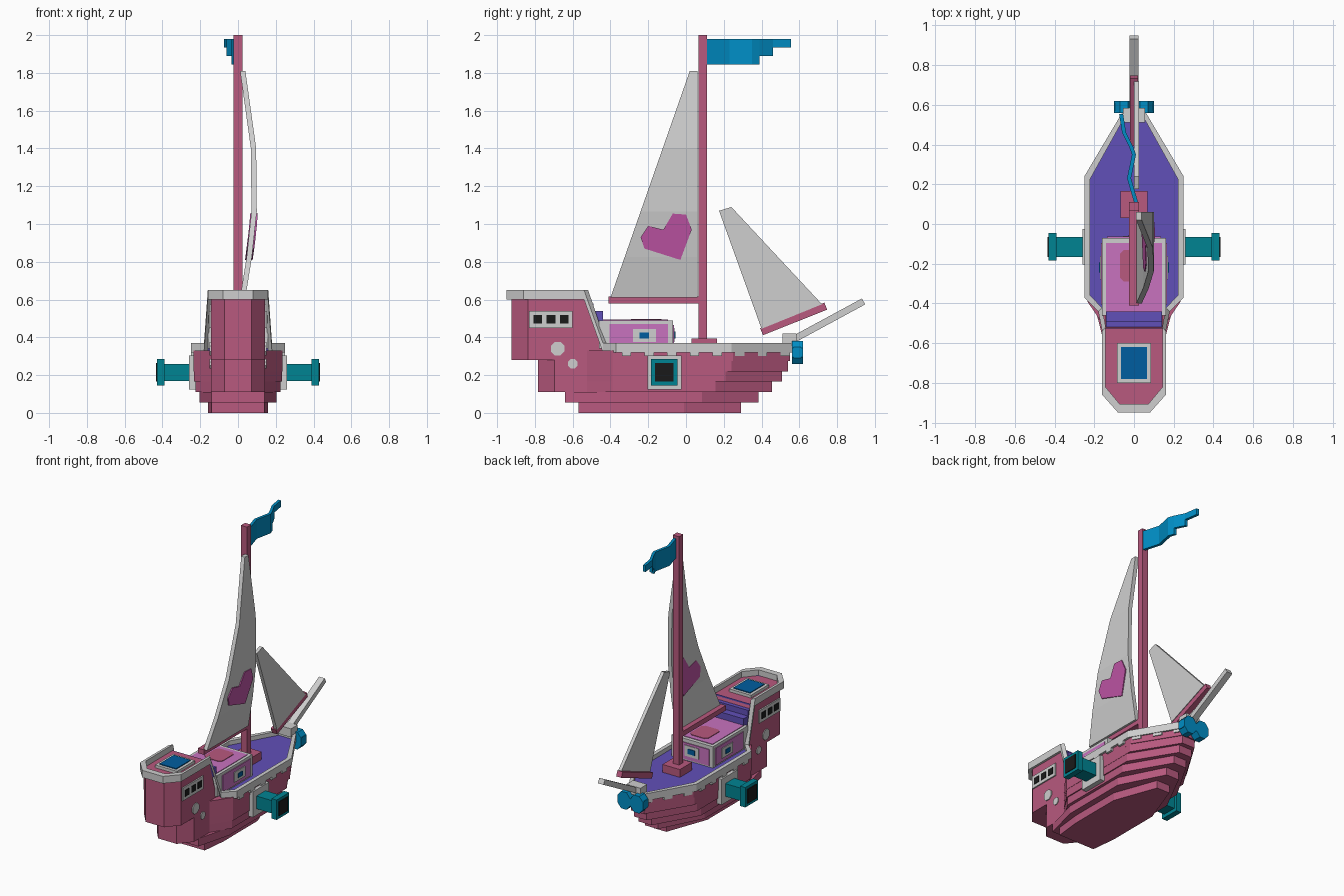
import bpy, bmesh
from math import sin, cos, pi
from mathutils import Vector

cube = bpy.data.objects.get("Cube")
if cube:
    bpy.data.objects.remove(cube, do_unlink=True)


def material(name, red, green, blue):
    mat = bpy.data.materials.new(name)
    mat.use_nodes = True
    colour = (red, green, blue, 1)
    mat.diffuse_color = colour
    mat.node_tree.nodes["Principled BSDF"].inputs["Base Color"].default_value = colour
    return mat


rose = material("rose wood", .48, .1, .21)
white = material("off white", .62, .62, .62)
purple = material("purple deck", .12, .08, .48)
pink = material("light pink", .58, .17, .52)
magenta = material("heart magenta", .52, .09, .38)
teal = material("teal", 0, .23, .29)
bright_blue = material("bright blue", 0, .27, .56)
deep_blue = material("deep blue", 0, .11, .35)
black = material("black", .01, .01, .01)


def loft(name, rings, mat):
    """Skin a list of equal-sized rings of points and cap both ends."""
    bm = bmesh.new()
    rows = [[bm.verts.new(point) for point in ring] for ring in rings]
    for near, far in zip(rows, rows[1:]):
        for i in range(len(near)):
            bm.faces.new((near[i - 1], near[i], far[i], far[i - 1]))
    bm.faces.new(rows[0])
    bm.faces.new(rows[-1])
    bmesh.ops.recalc_face_normals(bm, faces=bm.faces[:])
    mesh = bpy.data.meshes.new(name)
    bm.to_mesh(mesh)
    bm.free()
    mesh.materials.append(mat)
    bpy.context.collection.objects.link(bpy.data.objects.new(name, mesh))


def plan(name, half, low, high, mat, top_half=None):
    """Raise a mirrored half outline, optionally to another outline at the top."""
    rings = []
    for outline, z in ((half, low), (top_half or half, high)):
        both = outline + [(-x, y) for x, y in reversed(outline)]
        rings.append([(x, y, z) for x, y in both])
    loft(name, rings, mat)


def block(name, half_width, back, front, low, high, mat):
    plan(name, [(half_width, back), (half_width, front)], low, high, mat)


def profile(name, points, inner, outer, mat):
    """Extrude a side profile of (y, z) points across x."""
    loft(name, [[(x, y, z) for y, z in points] for x in (inner, outer)], mat)


def polygon(u, v, half_u, half_v, sides):
    """Regular polygon with flat sides at the given half sizes."""
    turns = [(k + .5) * 2 * pi / sides for k in range(sides)]
    grow = 1 / cos(pi / sides)
    return [(u + grow * half_u * cos(a), v + grow * half_v * sin(a)) for a in turns]


def side_plate(name, inner, outer, y, z, half_y, half_z, mat, sides=4):
    """Same panel on the left and the right, between two distances from the centre."""
    for label, sign in SIDES:
        profile(f"{name}_{label}", polygon(y, z, half_y, half_z, sides), sign * inner, sign * outer, mat)


def beam(name, start, end, half_thick, half_width, mat):
    start, end = Vector(start), Vector(end)
    along = (end - start).normalized()
    across = Vector((-along.y, along.x)) * half_thick
    profile(name, [start - across, end - across, end + across, start + across],
            -half_width, half_width, mat)


def inset(points, scale_x, scale_y):
    return [(x * scale_x, (y + .1) * scale_y - .1) for x, y in points]


def slide(points, distance):
    return [(x, y + distance) for x, y in points]


SIDES = (("left", 1), ("right", -1))
DECK, RAIL, HIGH_DECK, HIGH_RAIL = .34, .37, .61, .65
WAIST = [(.06, .56), (.25, .24), (.25, -.37), (.18, -.44)]
STERN = [(.16, -.54), (.16, -.86), (.08, -.95)]

# Stepped hull: each layer reaches further forward and wider than the one below
LAYERS = 6
STEP = .055
for i in range(LAYERS):
    rest = 1 - i / (LAYERS - 1)
    bow = .55 - .26 * rest ** 2
    width = .235 - .075 * rest ** 4
    stern = -.57 - .07 * i if i < 2 else -.53
    plan(f"hull_layer_{i}", [(.05, bow), (width, bow - .3), (width, -.39), (.14, stern)],
         i * STEP, (i + 1) * STEP, rose)

# Stern castle with chamfered corners
tower = inset(STERN, .9, .97)
plan("stern_lower", slide(tower, .14), 2 * STEP, .29, rose)
plan("stern_tower", [slide(tower, .1)[0]] + tower[1:], .28, HIGH_DECK, rose, tower)

# Decks and steps
plan("main_deck", inset(WAIST, .93, .96), STEP * LAYERS, DECK, purple)
plan("upper_deck", inset(STERN, .88, .96), .6, HIGH_DECK, purple)
for i in range(2):
    block(f"step_{i}", .14, -.56, -.44 - i * .05, .48, .54 + i * .04, purple)

# Rail running along the waist and climbing to the stern castle
path = [(0, WAIST[0][1])] + WAIST + STERN + [(0, STERN[-1][1])]
tops = [RAIL] * (len(WAIST) + 1) + [HIGH_RAIL] * (len(STERN) + 1)
for label, sign in SIDES:
    loft(f"rail_{label}", [
        [(sign * x, y, top - .05), (sign * u, v, top - .05), (sign * u, v, top), (sign * x, y, top)]
        for (x, y), (u, v), top in zip(path, inset(path, .89, .95), tops)], white)

    # Tabs hanging below the rail, following the bow taper
    for i in range(8):
        back = -.34 + i * .12
        edge = [(min(.25, .39 - y * .6), y) for y in (back, back + .05)]
        outline = edge + [(x - .03, y) for x, y in reversed(edge)]
        loft(f"rail_tab_{label}_{i}", [[(sign * x, y, z) for x, y in outline] for z in (.3, .33)], white)

    # Octagonal wheels on the bow
    face = polygon(sign * .05, .32, .05, .06, 8)
    loft(f"bow_wheel_{label}", [[(x, y, z) for x, z in face] for y in (.56, .62)], bright_blue)

side_plate("bow_wheel_hub", .07, .1, .59, .32, .02, .03, bright_blue)

# Gun ports and cannons
CANNON = (-.115, .215)
side_plate("port_frame", .22, .26, *CANNON, .09, .09, white)
side_plate("cannon_barrel", .25, .4, *CANNON, .05, .045, teal)
side_plate("cannon_muzzle", .39, .43, *CANNON, .07, .07, teal)
side_plate("cannon_bore", .42, .435, *CANNON, .05, .05, black)

# Stern windows and portholes
side_plate("window_plate", .14, .153, -.715, .495, .115, .045, white)
for i in range(3):
    side_plate(f"stern_window_{i}", .15, .156, -.785 + i * .07, .495, .023, .023, black)
side_plate("large_porthole", .13, .15, -.68, .34, .036, .036, white, sides=8)
side_plate("small_porthole", .13, .15, -.6, .26, .025, .025, white, sides=8)

# Cabin with inset panels, windows and a roof patch
ROOF = .49
block("cabin", .16, -.46, -.07, DECK, ROOF, white)
block("cabin_roof", .14, -.46, -.095, ROOF, ROOF + .004, pink)
plan("roof_patch", [(.05, -.13), (.07, -.15), (.07, -.27), (.05, -.29)], ROOF, ROOF + .008, rose)
side_plate("cabin_panel", .155, .165, -.25, .41, .155, .06, pink)
side_plate("cabin_window_frame", .16, .17, -.22, .41, .06, .035, white)
side_plate("cabin_window", .165, .175, -.22, .41, .025, .015, deep_blue)
block("cabin_front_panel", .135, -.07, -.064, .35, .465, pink)
block("cabin_front_frame", .055, -.07, -.06, .375, .45, white)
block("cabin_front_window", .028, -.07, -.056, .395, .43, deep_blue)

# Upper deck hatch
block("hatch_frame", .085, -.8, -.6, HIGH_DECK, HIGH_DECK + .02, white)
block("hatch", .065, -.78, -.62, HIGH_DECK, HIGH_DECK + .026, deep_blue)

# Mast and spars
block("mast", .024, .066, .112, DECK, 2, rose)
block("mast_base", .068, .03, .165, DECK, .395, rose)
block("main_boom", .024, -.41, .07, .58, .615, rose)
beam("jib_boom", (.4, .43), (.74, .565), .02, .02, rose)
beam("bowsprit", (.58, .395), (.94, .59), .018, .022, white)
block("bowsprit_block", .055, .51, .585, RAIL - .01, .42, white)
profile("jib_sail", [(.175, 1.07), (.24, 1.09), (.72, .575), (.4, .445)], 0, .024, white)

# Main sail billowing to the left between boom and peak
FOOT, HEIGHT = .61, 1.2


def sail_x(z):
    return .025 + .065 * sin(pi * (z - FOOT) / HEIGHT)


cloth = []
for t in (0, .18, .38, .66, 1):
    z, leech = FOOT + HEIGHT * t, -.4 + .42 * t
    x = sail_x(z)
    cloth.append([(x - .014, leech, z), (x + .014, leech, z), (x + .014, .06, z), (x - .014, .06, z)])
loft("main_sail", cloth, white)

# Heart emblem lying on both sail faces
heart = [(-.24, .93), (-.2, .99), (-.12, .97), (-.07, 1.055), (0, 1.05), (.03, .97), (-.03, .81), (-.22, .87)]
for label, sign in SIDES:
    loft(f"heart_{label}", [[(sail_x(z) + sign * lift, y, z) for y, z in heart]
                            for lift in (.012, .02)], magenta)

# Waving pennant with a stepped tail
wave = [(.01, .11), (-.025, .23), (0, .35), (-.015, .39), (-.05, .46), (-.065, .555)]
for i, row in enumerate(("top", "middle", "bottom")):
    high = 1.98 - i * .045
    low = high - .045
    loft(f"pennant_{row}", [[(x - .01, y, low), (x + .01, y, low), (x + .01, y, high), (x - .01, y, high)]
                            for x, y in wave[:len(wave) - i]], bright_blue)
